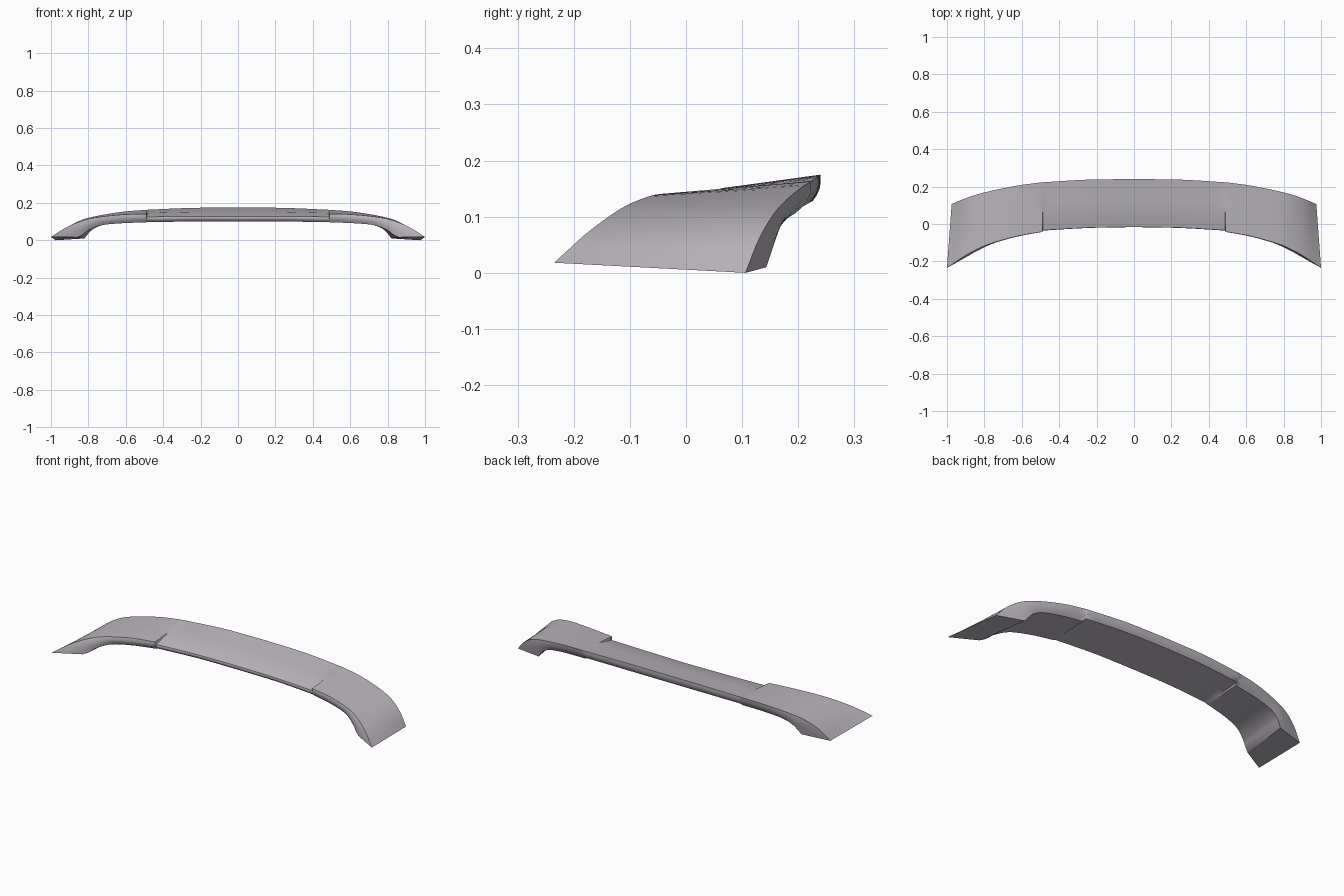
import bpy
import bmesh
import math
from mathutils import Vector

cube = bpy.data.objects.get("Cube")
if cube:
    bpy.data.objects.remove(cube)

paint = bpy.data.materials.new("light grey paint")
paint.use_nodes = True
colour = (0.50, 0.475, 0.51, 1)
paint.diffuse_color = colour
paint.node_tree.nodes["Principled BSDF"].inputs["Base Color"].default_value = colour

# Each rail is one long corner of the blade: outer front, outer back, inner back, inner front
CENTRE = [
    [(0, -.015, .128), (.25, -.02, .128), (.486, -.033, .125)],
    [(0, .24, .175), (.25, .237, .173), (.486, .223, .163)],
    [(0, .226, .128), (.25, .222, .126), (.486, .208, .118)],
    [(0, 0, .10), (.25, -.004, .10), (.486, -.02, .097)],
]
WING = [
    [(.49, -.041, .141), (.62, -.064, .137), (.76, -.102, .122),
     (.84, -.135, .102), (.92, -.18, .068), (1, -.235, .018)],
    [(.49, .223, .163), (.62, .206, .152), (.76, .178, .129),
     (.85, .155, .103), (.92, .13, .06), (.975, .106, 0)],
    [(.49, .195, .106), (.62, .181, .097), (.72, .168, .082),
     (.775, .16, .06), (.805, .15, .03), (.82, .143, .01)],
    [(.49, -.024, .096), (.62, -.052, .091), (.73, -.085, .08),
     (.80, -.12, .053), (.83, -.137, .03), (.86, -.155, .016)],
]


def spline(points, steps):
    """Smooth curve through the points."""
    p = [Vector(q) for q in points]
    p = [2 * p[0] - p[1]] + p + [2 * p[-1] - p[-2]]
    out = []
    for a, b, c, d in zip(p, p[1:], p[2:], p[3:]):
        for i in range(steps):
            t = i / steps
            out.append(b + (c - a) * t / 2 + (a - 2.5 * b + 2 * c - d / 2) * t ** 2
                       + (1.5 * (b - c) + (d - a) / 2) * t ** 3)
    return out + [p[-2]]


def arc(a, b, bulge, count):
    """Edge from a to b, bowed by the bulge vector, without its last point."""
    return [a.lerp(b, i / count) + Vector(bulge) * math.sin(math.pi * i / count)
            for i in range(count)]


def sections(rails, crown, steps):
    curves = [spline(r, steps) for r in rails]
    result = []
    for of, ob, ib, inf in zip(*curves):
        fade = min(1, of.z / .1) - .15
        shoulder = of.lerp(ob, .33) + Vector((0, 0, crown))
        ring = arc(of, shoulder, (0, 0, 0), 2) + arc(shoulder, ob, (0, 0, 0), 3)
        ring += arc(ob, ib, (0, .006 * fade, -.002 * fade), 4)
        ring += arc(ib, inf, (0, 0, 0), 3)
        ring += arc(inf, of, (0, -.009 * fade, 0), 4)
        result.append(ring)
    return result


# Loft the left half: low centre blade, then the raised wing curling into its foot
bm = bmesh.new()
rings = sections(CENTRE, .008, 5) + sections(WING, 0, 5)
rings = [[bm.verts.new(v) for v in ring] for ring in rings]
for v in rings[0]:
    v.co.x = 0
for r, s in zip(rings, rings[1:]):
    for i in range(len(r)):
        j = (i + 1) % len(r)
        bm.faces.new((r[i], r[j], s[j], s[i]))
bm.faces.new(rings[-1])
bmesh.ops.recalc_face_normals(bm, faces=bm.faces)

mesh = bpy.data.meshes.new("spoiler_blade")
bm.to_mesh(mesh)
bm.free()
mesh.materials.append(paint)
blade = bpy.data.objects.new("spoiler_blade", mesh)
bpy.context.collection.objects.link(blade)

# Right half
mirror = blade.modifiers.new("Mirror", "MIRROR")
mirror.use_clip = True
bpy.context.view_layer.objects.active = blade
blade.select_set(True)
bpy.ops.object.modifier_apply(modifier="Mirror")

# Outward normals on the closed shell, then smooth shading with crisp edges
bm = bmesh.new()
bm.from_mesh(mesh)
bmesh.ops.recalc_face_normals(bm, faces=bm.faces)
bm.to_mesh(mesh)
bm.free()
bpy.ops.object.shade_smooth_by_angle(angle=math.radians(32))
